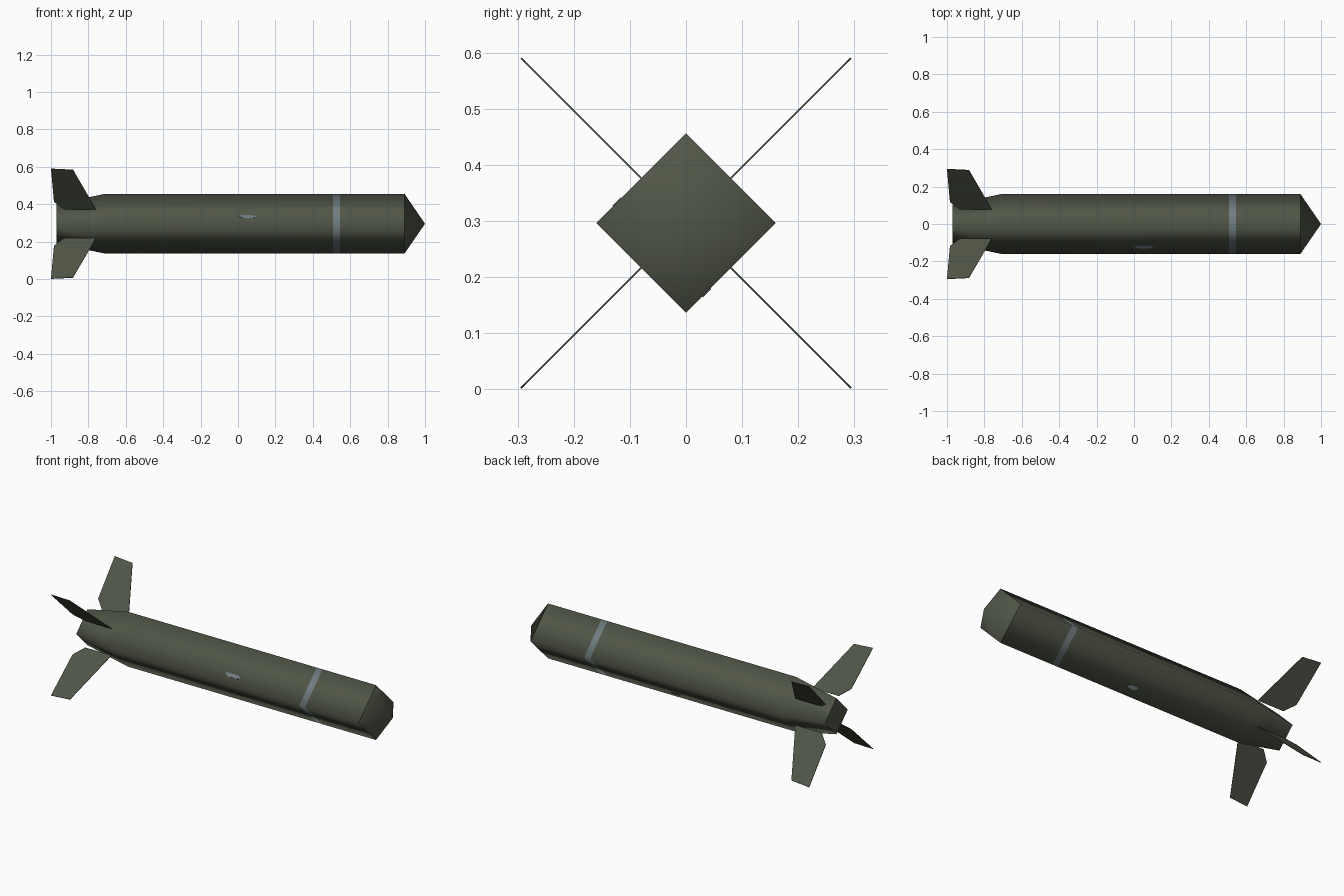
import bpy, bmesh, math
from mathutils import Vector, Matrix

if "Cube" in bpy.data.objects:
    bpy.data.objects.remove(bpy.data.objects["Cube"])

CZ = 0.296   # height of the body axis
R = 0.16     # body radius (square section standing on a corner)


def material(name, rgb):
    m = bpy.data.materials.new(name)
    m.diffuse_color = (*rgb, 1)
    m.use_nodes = True
    m.node_tree.nodes["Principled BSDF"].inputs["Base Color"].default_value = m.diffuse_color
    return m


olive = material("olive_drab", (0.080, 0.092, 0.063))
grey = material("blue_grey", (0.165, 0.205, 0.220))


def finish(bm, name, mats):
    bmesh.ops.recalc_face_normals(bm, faces=bm.faces)
    me = bpy.data.meshes.new(name)
    bm.to_mesh(me)
    bm.free()
    for m in mats:
        me.materials.append(m)
    ob = bpy.data.objects.new(name, me)
    bpy.context.collection.objects.link(ob)
    return ob


def loft(name, stations, mats):
    """Four-sided tube through (x, radius) stations, smooth sides, flat caps."""
    bm = bmesh.new()
    rings = []
    for x, r in stations:
        rings.append([bm.verts.new((x, r * math.cos(k * math.pi / 2),
                                    CZ + r * math.sin(k * math.pi / 2))) for k in range(4)])
    for a, b in zip(rings, rings[1:]):
        for k in range(4):
            n = (k + 1) % 4
            bm.faces.new((a[k], a[n], b[n], b[k])).smooth = True
    bm.faces.new(rings[0])
    bm.faces.new(rings[-1])
    return finish(bm, name, mats)


def plate(name, outline, matrix, thickness, mat):
    """Flat outline extruded symmetrically about its own plane."""
    bm = bmesh.new()
    f = bm.faces.new([bm.verts.new((u, v, -thickness / 2)) for u, v in outline])
    ext = bmesh.ops.extrude_face_region(bm, geom=[f])
    top = [g for g in ext["geom"] if isinstance(g, bmesh.types.BMVert)]
    bmesh.ops.translate(bm, verts=top, vec=(0, 0, thickness))
    bm.transform(matrix)
    return finish(bm, name, [mat])


def frame(origin, v, n):
    """Matrix with u along x, v along a given direction and n as normal."""
    m = Matrix((Vector((1, 0, 0)), v, n)).transposed().to_4x4()
    m.translation = origin
    return m


# Main body with tapered tail and a painted band
body = loft("body", [(-0.97, 0.105), (-0.71, R), (0.507, R), (0.545, R), (0.89, R)],
            [olive, grey])
for p in body.data.polygons:
    if 0.507 < p.center.x < 0.545:
        p.material_index = 1

# Pointed nose
bm = bmesh.new()
bmesh.ops.create_cone(bm, cap_ends=False, segments=4, radius1=R, radius2=0, depth=0.11)
bmesh.ops.remove_doubles(bm, verts=bm.verts, dist=1e-5)
# put section corners on the y and z axes
corner = max(bm.verts, key=lambda v: v.co.xy.length).co
bm.transform(Matrix.Rotation(-math.atan2(corner.y, corner.x), 4, 'Z'))
bm.transform(Matrix.Translation((0.945, 0, CZ)) @ Matrix.Rotation(math.pi / 2, 4, 'Y'))
for f in bm.faces:
    f.smooth = True
finish(bm, "nose", [olive])

# Four diagonal tail fins
s = math.sqrt(2)
fin = [(-1.0, 0.294 * s), (-0.882, 0.288 * s), (-0.76, 0.078 * s),
       (-0.93, 0.078 * s), (-0.984, 0.118 * s)]
for k in range(4):
    a = math.pi / 4 + k * math.pi / 2
    out = Vector((0, math.cos(a), math.sin(a)))
    nrm = Vector((0, -math.sin(a), math.cos(a)))
    plate(f"tail_fin_{k + 1}", fin, frame((0, 0, CZ), out, nrm), 0.003, olive)

# Small worn patches on two opposite body faces
for name, y, z, x, half, sy in (("front_patch", -0.123, 0.037, 0.055, 0.055, -1),
                                ("back_patch", 0.036, -0.124, 0.04, 0.035, 1)):
    nrm = Vector((0, sy, -sy)).normalized()
    along = Vector((0, 1, 1)).normalized()
    shape = [(-half, 0.004), (-half * 0.5, -0.010), (half * 0.4, -0.010),
             (half, -0.003), (half * 0.5, 0.010), (-half * 0.6, 0.011)]
    plate(name, shape, frame((x, y, CZ + z), along, nrm), 0.003, grey)
